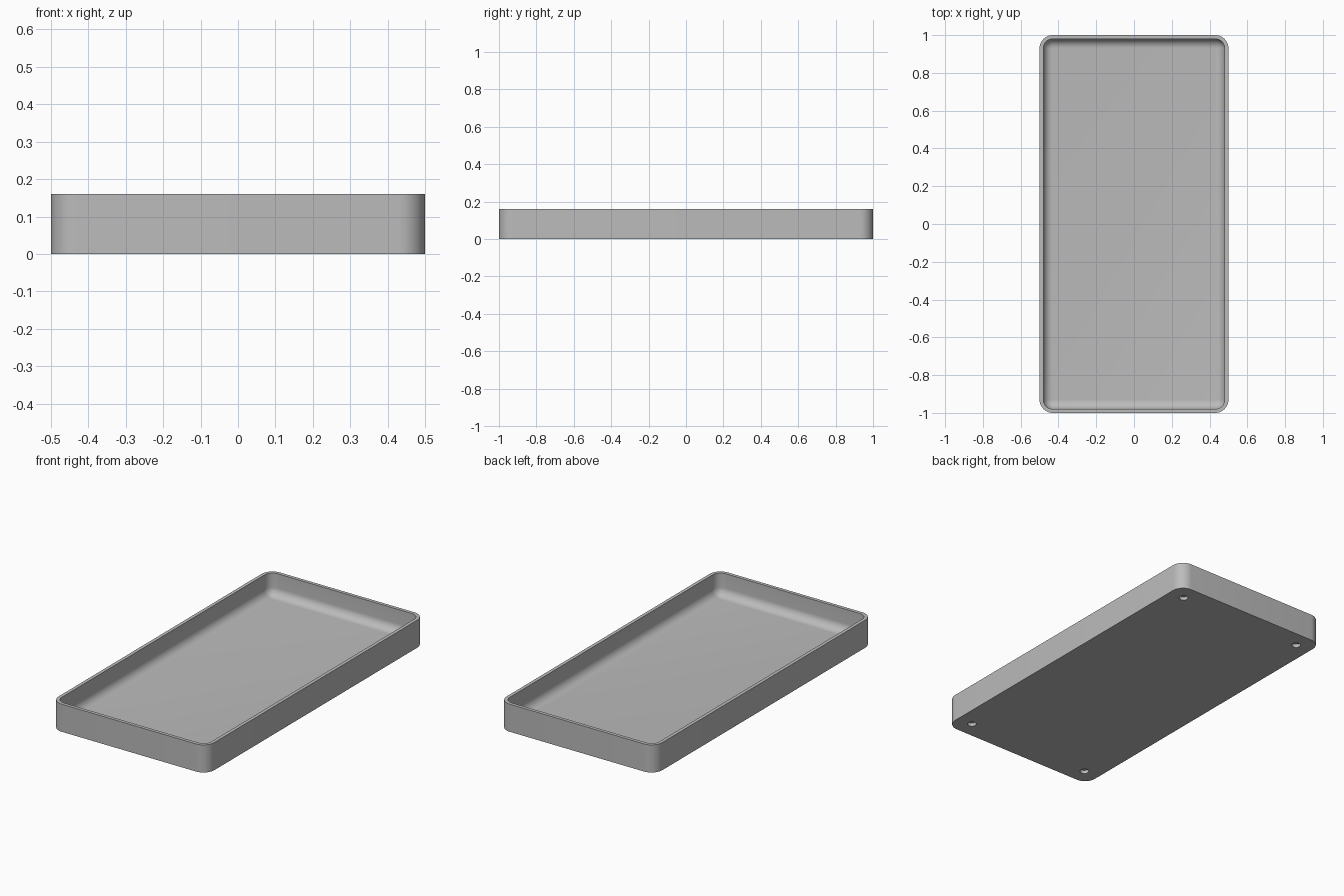
import bpy, bmesh, math

cube = bpy.data.objects.get("Cube")
if cube:
    bpy.data.objects.remove(cube)

HALF_X, HALF_Y, HEIGHT = 0.5, 1.0, 0.16
CORNER, WALL, FLOOR, FILLET = 0.07, 0.02, 0.03, 0.048
HOLE_RADIUS, HOLE_DEPTH, HOLE_INSET = 0.024, 0.02, 0.097
STEPS = 10

grey = bpy.data.materials.new("plain grey")
grey.use_nodes = True
grey.diffuse_color = (0.5, 0.5, 0.5, 1)
grey.node_tree.nodes["Principled BSDF"].inputs["Base Color"].default_value = (0.5, 0.5, 0.5, 1)


def ring(bm, inset, z):
    """Rounded rectangle outline, offset inwards from the outer wall."""
    r = CORNER - inset
    verts = []
    for quarter, (sx, sy) in enumerate([(1, 1), (-1, 1), (-1, -1), (1, -1)]):
        for i in range(STEPS + 1):
            a = math.pi / 2 * (quarter + i / STEPS)
            verts.append(bm.verts.new((sx * (HALF_X - CORNER) + r * math.cos(a),
                                       sy * (HALF_Y - CORNER) + r * math.sin(a), z)))
    return verts


# Tray shell: outer wall, flat rim, inner wall, curved cove down to the floor
profile = [(0, 0), (0, HEIGHT), (WALL, HEIGHT)]
for i in range(STEPS + 1):
    a = math.pi / 2 * i / STEPS
    profile.append((WALL + FILLET * (1 - math.cos(a)),
                    FLOOR + FILLET * (1 - math.sin(a))))
bm = bmesh.new()
rings = [ring(bm, inset, z) for inset, z in profile]
for low, high in zip(rings, rings[1:]):
    for i in range(len(low)):
        j = (i + 1) % len(low)
        bm.faces.new((low[i], low[j], high[j], high[i]))
bm.faces.new(rings[0][::-1])
bm.faces.new(rings[-1])
bmesh.ops.recalc_face_normals(bm, faces=bm.faces)
mesh = bpy.data.meshes.new("tray")
bm.to_mesh(mesh)
bm.free()
mesh.materials.append(grey)
tray = bpy.data.objects.new("tray", mesh)
bpy.context.collection.objects.link(tray)

# Four blind round holes in the underside
for sx in (-1, 1):
    for sy in (-1, 1):
        bpy.ops.mesh.primitive_cylinder_add(
            vertices=32, radius=HOLE_RADIUS, depth=2 * HOLE_DEPTH,
            location=(sx * (HALF_X - HOLE_INSET), sy * (HALF_Y - HOLE_INSET), 0))
        cutter = bpy.context.object
        cutter.name = "hole_cutter"
        cutter.hide_render = True
        cutter.data.materials.append(grey)
        cut = tray.modifiers.new("hole", 'BOOLEAN')
        cut.operation, cut.solver, cut.object = 'DIFFERENCE', 'EXACT', cutter
        bpy.context.view_layer.objects.active = tray
        bpy.ops.object.modifier_apply(modifier=cut.name)
        bpy.data.objects.remove(cutter)

# Smooth the rounded parts, keep the edges crisp
bpy.ops.object.select_all(action='DESELECT')
tray.select_set(True)
bpy.context.view_layer.objects.active = tray
bpy.ops.object.shade_smooth_by_angle(angle=math.radians(35))
